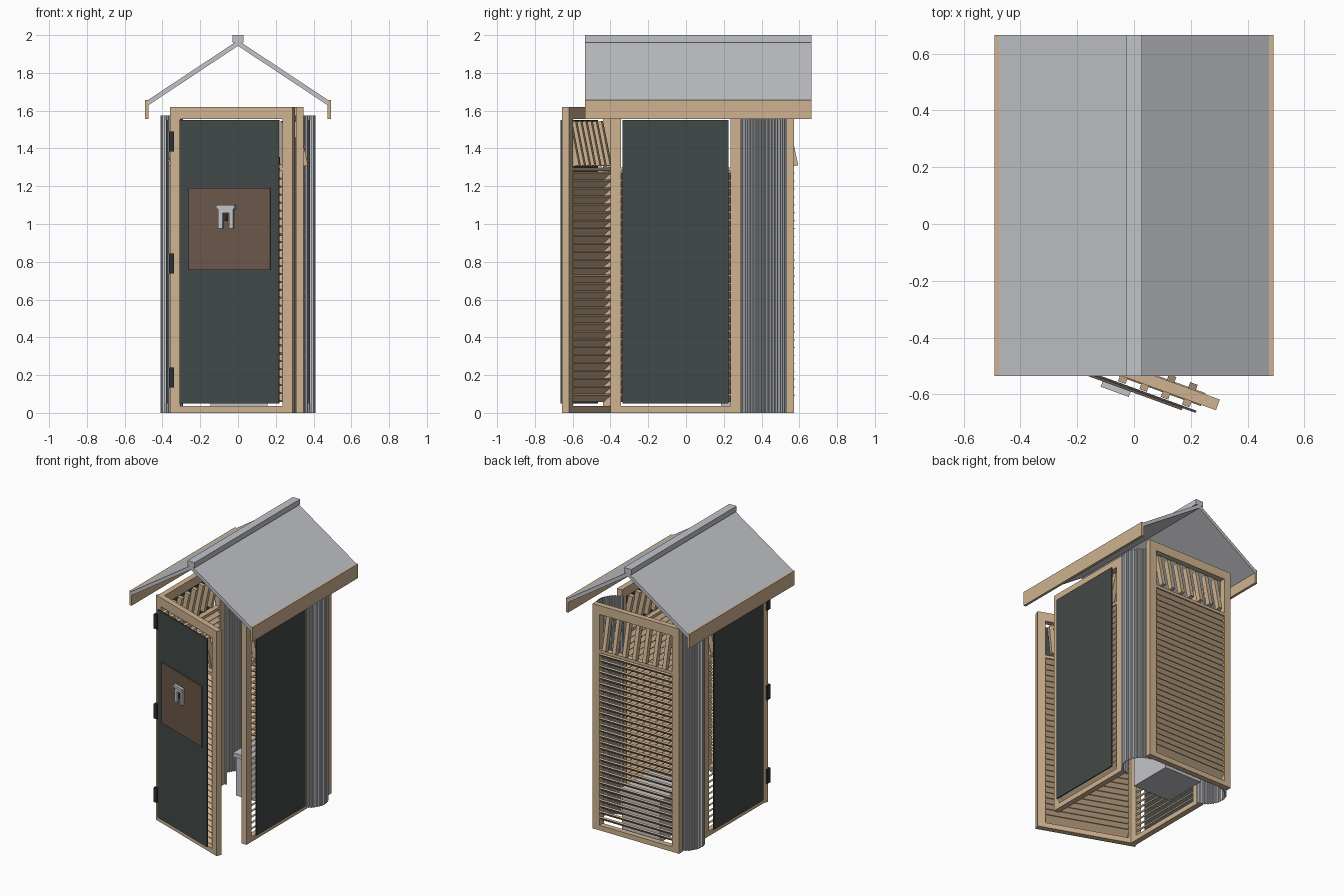
import bpy, bmesh, math
from mathutils import Matrix, Vector

if "Cube" in bpy.data.objects:
    bpy.data.objects.remove(bpy.data.objects["Cube"])


def mat(name, col):
    m = bpy.data.materials.new(name)
    m.diffuse_color = (*col, 1)
    m.use_nodes = True
    m.node_tree.nodes["Principled BSDF"].inputs["Base Color"].default_value = m.diffuse_color
    return m


WOOD = mat("pale_wood", (0.62, 0.45, 0.28))
DARK = mat("dark_slate", (0.055, 0.066, 0.065))
BROWN = mat("brown_board", (0.15, 0.095, 0.067))
METAL = mat("grey_metal", (0.54, 0.55, 0.58))
BLACK = mat("black_iron", (0.025, 0.03, 0.033))


def box(bm, c, s, rx=0.0):
    """Box at centre c with size s, tilted about its own x axis."""
    m = Matrix.Translation(c) @ Matrix.Rotation(rx, 4, 'X') @ Matrix.Diagonal((*s, 1))
    bmesh.ops.create_cube(bm, size=1, matrix=m)


def finish(name, bm, material, matrix=None):
    if matrix is not None:
        bm.transform(matrix)
    bmesh.ops.recalc_face_normals(bm, faces=bm.faces)
    me = bpy.data.meshes.new(name)
    bm.to_mesh(me)
    bm.free()
    me.materials.append(material)
    ob = bpy.data.objects.new(name, me)
    bpy.context.collection.objects.link(ob)
    return ob


def boxes(name, parts, material, matrix=None):
    bm = bmesh.new()
    for p in parts:
        box(bm, *p)
    return finish(name, bm, material, matrix)


def prism(name, pts, a, b, axis, material):
    """Closed profile swept along y (points are x, z) or z (points are x, y)."""
    bm = bmesh.new()
    put = (lambda p, t: (p[0], t, p[1])) if axis == 'y' else (lambda p, t: (p[0], p[1], t))
    lo = [bm.verts.new(put(p, a)) for p in pts]
    hi = [bm.verts.new(put(p, b)) for p in pts]
    n = len(pts)
    bm.faces.new(lo)
    bm.faces.new(hi)
    for i in range(n):
        j = (i + 1) % n
        bm.faces.new((lo[i], lo[j], hi[j], hi[i]))
    return finish(name, bm, material)


W, H, T = 0.69, 1.62, 0.04      # wall width, height, thickness
POST = 0.055


def wall(name, matrix, side):
    """Framed louvre wall; local outside is -y, side flips the tilt."""
    inner = W - 2 * POST
    frame = [((s * (W - POST) / 2, 0, H / 2), (POST, T, H)) for s in (-1, 1)]
    frame += [((0, 0, 0.018), (inner, T, 0.036)),
              ((0, 0, 1.588), (inner, T, 0.064)),
              ((0, 0, 1.29), (inner, T, 0.02))]
    boxes(name + "_frame", frame, WOOD, matrix)
    # horizontal louvres
    boxes(name + "_slats", [((0, 0, 0.08 + i * 0.042), (inner, 0.054, 0.011), -side * math.radians(40))
                            for i in range(29)], WOOD, matrix)
    # leaning vent bars above
    boxes(name + "_vent_bars", [((i * 0.08, 0, 1.425), (0.028, 0.035, 0.24), -side * math.radians(12))
                                for i in range(-3, 4)], WOOD, matrix)


def panel(name, matrix):
    boxes(name, [((0, -0.049, 0.8), (0.562, 0.008, 1.5))], DARK, matrix)


# walls
def place(x, y, deg):
    return Matrix.Translation((x, y, 0)) @ Matrix.Rotation(math.radians(deg), 4, 'Z')


back = place(0, 0.552, 180)
right = place(0.328, -0.055, 90)
left = place(-0.328, -0.055, -90)
wall("back_wall", back, 1)
wall("right_wall", right, 1)
wall("left_wall", left, 1)
panel("right_wall_panel", right)
panel("left_wall_panel", left)

# door, swung open about its left edge
door = place(-0.353, -0.401, -20) @ Matrix.Translation((W / 2, 0, 0))
wall("door", door, -1)
panel("door_panel", door)
boxes("door_board", [((0.003, -0.057, 0.973), (0.458, 0.008, 0.435))], BROWN, door)
boxes("door_handle", [((-0.012, -0.071, 1.09), (0.105, 0.02, 0.02)),
                      ((-0.042, -0.068, 1.03), (0.024, 0.014, 0.105)),
                      ((0.018, -0.068, 1.03), (0.024, 0.014, 0.105)),
                      ((-0.012, -0.068, 1.07), (0.04, 0.014, 0.022))], METAL, door)
boxes("handle_latch", [((-0.012, -0.065, 1.035), (0.014, 0.008, 0.04))], BLACK, door)
boxes("hinges", [((-0.351, -0.424, z), (0.026, 0.035, 0.105)) for z in (0.187, 0.79, 1.437)], BLACK)

# corrugated rounded corners
RIBS = 20
outer, inner = [], []
for i in range(RIBS * 4 + 1):
    a = math.radians(-86 + 172 * i / (RIBS * 4))
    r = 0.126 if i % 4 in (1, 2) else 0.119
    for ring, rr in ((outer, r), (inner, r - 0.006)):
        ring.append((0.284 + rr * math.cos(a), 0.407 + rr * math.sin(a)))
profile = outer + inner[::-1]
prism("right_corner_sheet", profile, 0, 1.575, 'z', METAL)
prism("left_corner_sheet", [(-x, y) for x, y in profile], 0, 1.575, 'z', METAL)

# roof
Y0, Y1 = -0.535, 0.665
for s, side in ((1, "right"), (-1, "left")):
    prism(side + "_roof_slab", [(0, 1.972), (s * 0.476, 1.657), (s * 0.476, 1.628), (0, 1.943)],
          Y0, Y1, 'y', METAL)
    boxes(side + "_eave_board", [((s * 0.483, (Y0 + Y1) / 2, 1.606), (0.018, Y1 - Y0, 0.102))], WOOD)
boxes("ridge_cap", [((0, (Y0 + Y1) / 2, 1.981), (0.058, Y1 - Y0, 0.038))], METAL)

# seat box and lid
boxes("seat_box", [((0.005, 0.345, 0.14), (0.3, 0.32, 0.28))], METAL)
boxes("seat_lid", [((0.005, 0.345, 0.295), (0.33, 0.35, 0.03))], METAL)
